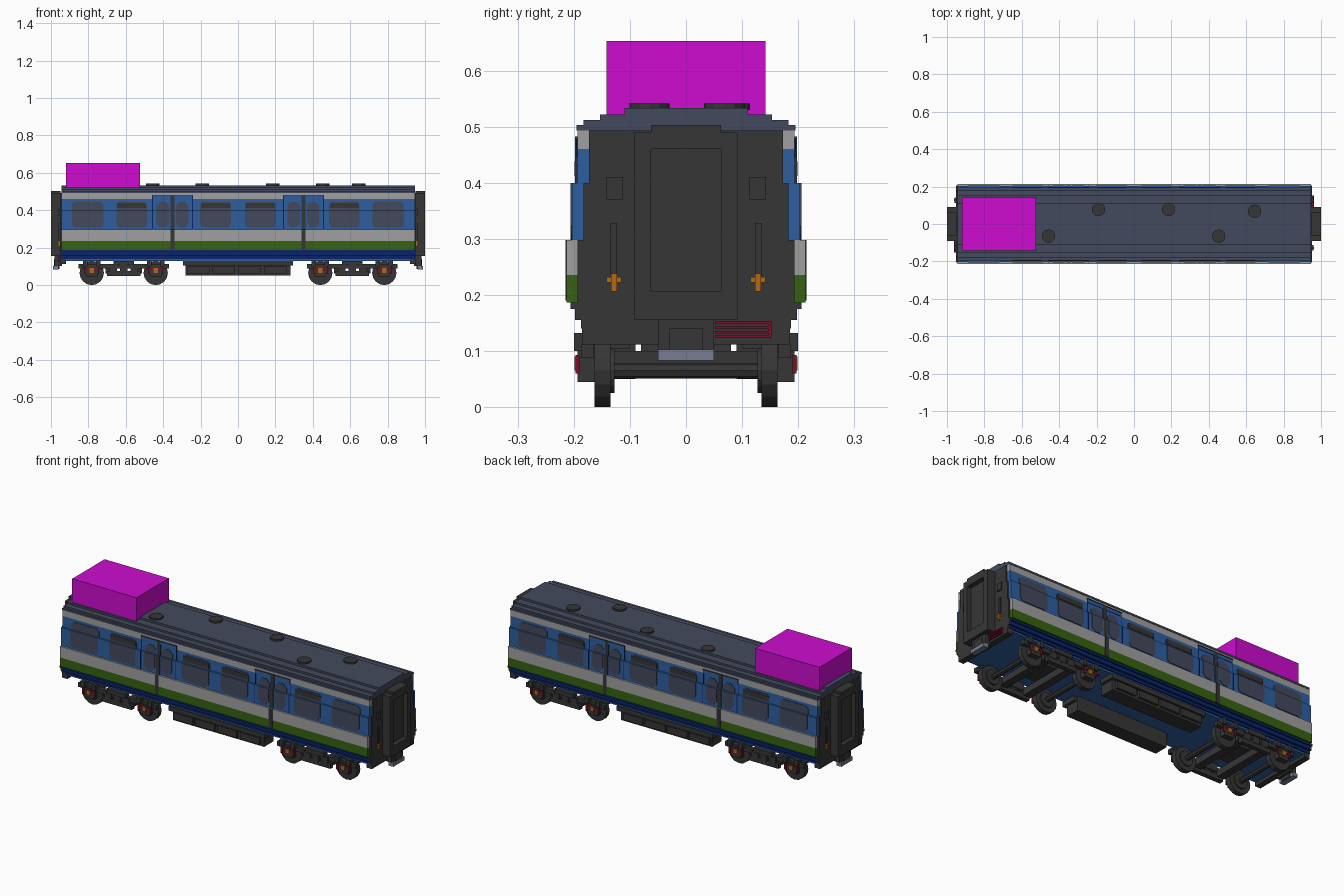
import bpy, bmesh, math
from mathutils import Matrix, Vector

old = bpy.data.objects.get("Cube")
if old:
    bpy.data.objects.remove(old)


def material(name, r, g, b):
    m = bpy.data.materials.new(name)
    m.use_nodes = True
    col = [((c / 255 + 0.055) / 1.055) ** 2.4 if c > 10 else c / 255 / 12.92 for c in (r, g, b)] + [1]
    m.diffuse_color = col
    m.node_tree.nodes["Principled BSDF"].inputs["Base Color"].default_value = col
    return m


dark = material("charcoal", 54, 54, 54)
slate = material("slate", 68, 74, 94)
grey = material("light grey", 160, 160, 160)
blue = material("mid blue", 46, 95, 160)
navy = material("navy", 10, 36, 105)
green = material("green", 54, 98, 16)
red = material("dark red", 122, 14, 42)
orange = material("orange", 176, 106, 22)
steel = material("steel", 118, 124, 146)
magenta = material("magenta", 205, 12, 208)


def finish(name, bm, mat):
    bmesh.ops.recalc_face_normals(bm, faces=bm.faces)
    me = bpy.data.meshes.new(name)
    bm.to_mesh(me)
    bm.free()
    me.materials.append(mat)
    ob = bpy.data.objects.new(name, me)
    bpy.context.collection.objects.link(ob)
    return ob


def add_box(bm, x0, x1, y0, y1, z0, z1):
    mid = Vector((x0 + x1, y0 + y1, z0 + z1)) / 2
    size = Matrix.Diagonal((abs(x1 - x0), abs(y1 - y0), z1 - z0, 1))
    bmesh.ops.create_cube(bm, size=1, matrix=Matrix.Translation(mid) @ size)


def add_disc(bm, centre, radius, depth, axis="Z", sides=12):
    turn = Matrix.Rotation(math.pi / 2, 4, "X") if axis == "Y" else Matrix()
    bmesh.ops.create_cone(bm, cap_ends=True, segments=sides, radius1=radius, radius2=radius,
                          depth=depth, matrix=Matrix.Translation(centre) @ turn)


def boxes(name, mat, specs, flips=((1, 1),)):
    """One object of boxes, repeated for each pair of x and y signs."""
    bm = bmesh.new()
    for sx, sy in flips:
        for x0, x1, y0, y1, z0, z1 in specs:
            add_box(bm, sx * x0, sx * x1, sy * y0, sy * y1, z0, z1)
    return finish(name, bm, mat)


SIDES = ((1, 1), (1, -1))
ENDS = ((1, 1), (-1, 1))
ALL = SIDES + ((-1, 1), (-1, -1))
TURN = ((1, 1), (-1, -1))
L = 0.945

# Body shell: stacked bands (half width, bottom, top)
bands = [("sill_low", navy, 0.187, 0.14, 0.155), ("sill_mid", navy, 0.198, 0.155, 0.175),
         ("sill_top", navy, 0.206, 0.175, 0.187), ("green_stripe", green, 0.213, 0.187, 0.236),
         ("grey_stripe", grey, 0.213, 0.236, 0.298), ("window_band_low", blue, 0.203, 0.298, 0.40),
         ("window_band_high", blue, 0.193, 0.40, 0.46), ("cantrail", grey, 0.193, 0.46, 0.493),
         ("roof_edge", slate, 0.195, 0.493, 0.503), ("roof_side", slate, 0.183, 0.503, 0.512),
         ("roof_shoulder", slate, 0.153, 0.512, 0.522), ("roof_top", slate, 0.11, 0.522, 0.533)]
for name, mat, w, z0, z1 in bands:
    boxes(name, mat, [(-L, L, -w, w, z0, z1)])
boxes("floor_underside", blue, [(-0.94, 0.94, -0.18, 0.18, 0.13, 0.14)])

# Dark end walls following the body section
boxes("end_wall", dark, [(L, L + 0.008, 0.02 - w, w - 0.02, z0, z1) for n, m, w, z0, z1 in bands[3:8]]
      + [(L, L + 0.008, -w, w, z0, z1) for n, m, w, z0, z1 in bands[:3]]
      + [(0.92, L + 0.008, -0.185, 0.185, 0.112, 0.14)], ENDS)

# Windows: glass panes that follow the step in the wall
def pane(bm, x0, x1, z0, z1, y, sign, cut, at_top):
    pts = [(x0, z0), (x1, z0), (x1, z1 - cut), (x1 - cut, z1), (x0 + cut, z1), (x0, z1 - cut)]
    if not at_top:
        pts = [(x, z0 + z1 - z) for x, z in pts]
    face = bm.faces.new([bm.verts.new((x, sign * y, z)) for x, z in pts])
    out = bmesh.ops.extrude_face_region(bm, geom=[face])["geom"]
    bmesh.ops.translate(bm, vec=(0, sign * 0.003, 0), verts=[v for v in out if isinstance(v, bmesh.types.BMVert)])


def glazing(name, mat, spans, z0, z1, cut, offset=0.0):
    bm = bmesh.new()
    for a, b in spans:
        for x0, x1 in ((a, b), (-b, -a)):
            for s in (1, -1):
                pane(bm, x0, x1, z0, 0.40, 0.203 + offset, s, cut, False)
                pane(bm, x0, x1, 0.40, z1, 0.193 + offset, s, cut, True)
    finish(name, bm, mat)


hoppers = [(0.037, 0.203), (0.487, 0.65)]
glazing("saloon_windows", slate, hoppers + [(0.718, 0.888)], 0.308, 0.446, 0.015)
boxes("hopper_frames", dark, [(a + 0.004, b - 0.004, 0.193, 0.1985, 0.412, 0.438) for a, b in hoppers], ALL)

# Sliding doors
D = 0.35
glazing("door_windows", slate, [(D - 0.085, D - 0.018), (D + 0.018, D + 0.085)], 0.308, 0.446, 0.02)
boxes("door_heads", blue, [(D - 0.105, D + 0.105, 0.193, 0.196, 0.46, 0.478)], ALL)
boxes("door_gutters", dark, [(D - 0.11, D + 0.11, 0.193, 0.198, 0.478, 0.482)], ALL)
boxes("door_seals", dark, [(D - 0.011, D + 0.011, 0.213, 0.215, 0.19, 0.298),
                           (D - 0.011, D + 0.011, 0.203, 0.206, 0.298, 0.40),
                           (D - 0.011, D + 0.011, 0.193, 0.198, 0.40, 0.478)], ALL)
boxes("door_edges", navy, [(D + e - 0.002, D + e + 0.002, w, w + 0.002, z0, z1) for e in (-0.107, 0.107)
                           for w, z0, z1 in ((0.203, 0.298, 0.40), (0.193, 0.40, 0.478))], ALL)

# Roof vents and the box on the roof
bm = bmesh.new()
for x, y in ((-0.457, -0.065), (-0.19, 0.078), (0.185, 0.078), (0.453, -0.065), (0.645, 0.068)):
    add_disc(bm, (x, y, 0.536), 0.036, 0.012)
finish("roof_vents", bm, dark)
boxes("roof_box", magenta, [(-0.92, -0.525, -0.142, 0.142, 0.512, 0.653)])

# Gangways with a recessed door, end fittings and couplers
boxes("gangway", dark, [(0.95, 1.0, 0.062, 0.092, 0.155, 0.49), (0.95, 1.0, -0.092, -0.062, 0.155, 0.49),
                        (0.95, 1.0, -0.062, 0.062, 0.46, 0.503), (0.95, 1.0, -0.062, 0.062, 0.155, 0.206),
                        (0.95, 0.975, -0.062, 0.062, 0.206, 0.46)], ENDS)
boxes("end_fittings", dark, [(0.95, 0.96, 0.113, 0.143, 0.37, 0.41),
                             (0.95, 0.96, 0.123, 0.135, 0.235, 0.328)], ALL)
boxes("end_lamps", orange, [(0.95, 0.963, 0.123, 0.134, 0.206, 0.238),
                            (0.95, 0.96, 0.115, 0.142, 0.222, 0.232)], ALL)
boxes("coupler_mount", dark, [(0.94, 0.98, -0.05, 0.05, 0.103, 0.155),
                              (0.955, 0.985, -0.03, 0.03, 0.085, 0.14)], ENDS)
boxes("coupler_head", steel, [(0.96, 0.99, -0.05, 0.05, 0.083, 0.103)], ENDS)
boxes("end_hoses", red, [(0.95, 0.962, 0.052, 0.15, z, z + 0.005) for z in (0.123, 0.131, 0.14, 0.149)]
      + [(0.95, 0.962, 0.146, 0.152, 0.123, 0.154)], TURN)

# Bogies
AX = (0.44, 0.782)
MID = sum(AX) / 2
bm = bmesh.new()
for sx in (1, -1):
    for a in AX:
        add_disc(bm, (sx * a, 0, 0.065), 0.014, 0.3, "Y", 8)
        for s in (1, -1):
            add_disc(bm, (sx * a, s * 0.149, 0.065), 0.065, 0.028, "Y", 16)
            add_disc(bm, (sx * a, s * 0.132, 0.065), 0.04, 0.01, "Y", 16)
finish("wheelsets", bm, dark)
boxes("bogie_side_frames", dark, [(AX[0] - 0.07, AX[1] + 0.07, 0.165, 0.187, 0.088, 0.112),
                                  (MID - 0.09, MID + 0.09, 0.165, 0.19, 0.048, 0.075),
                                  (MID - 0.055, MID + 0.055, 0.165, 0.2, 0.106, 0.13)]
      + [(MID + d - 0.02, MID + d + 0.02, 0.17, 0.192, 0.07, 0.106) for d in (-0.055, 0, 0.055)], ALL)
boxes("bogie_cross_beams", dark, [(MID + d - 0.022, MID + d + 0.022, -0.17, 0.17, 0.063, 0.1)
                                  for d in (-0.075, 0.075)]
      + [(MID - 0.05, MID + 0.05, -0.08, 0.08, 0.1, 0.13)], ENDS)
boxes("axle_boxes", dark, [(a - 0.03, a + 0.03, 0.163, 0.193, 0.045, 0.1) for a in AX]
      + [(a + d - 0.012, a + d + 0.012, 0.165, 0.2, 0.1, 0.132) for a in AX for d in (-0.035, 0.035)], ALL)
boxes("axle_box_springs", red, [(a + d - 0.006, a + d + 0.006, 0.19, 0.197, 0.06, 0.093)
                                for a in AX for d in (-0.034, 0.034)]
      + [(a - 0.034, a + 0.034, 0.19, 0.196, 0.084, 0.091) for a in AX], ALL)
boxes("axle_box_covers", orange, [(a - 0.012, a + 0.012, 0.193, 0.199, 0.065, 0.09) for a in AX], ALL)

# Underfloor equipment along both sides
boxes("equipment_cases", dark, [(-0.28, 0.28, 0.09, 0.17, 0.05, 0.13), (-0.295, 0.295, 0.1, 0.187, 0.105, 0.13)]
      + [(x, x + 0.12, 0.17, 0.184, 0.062, 0.1) for x in (-0.27, -0.135, 0.0, 0.14)], SIDES)
